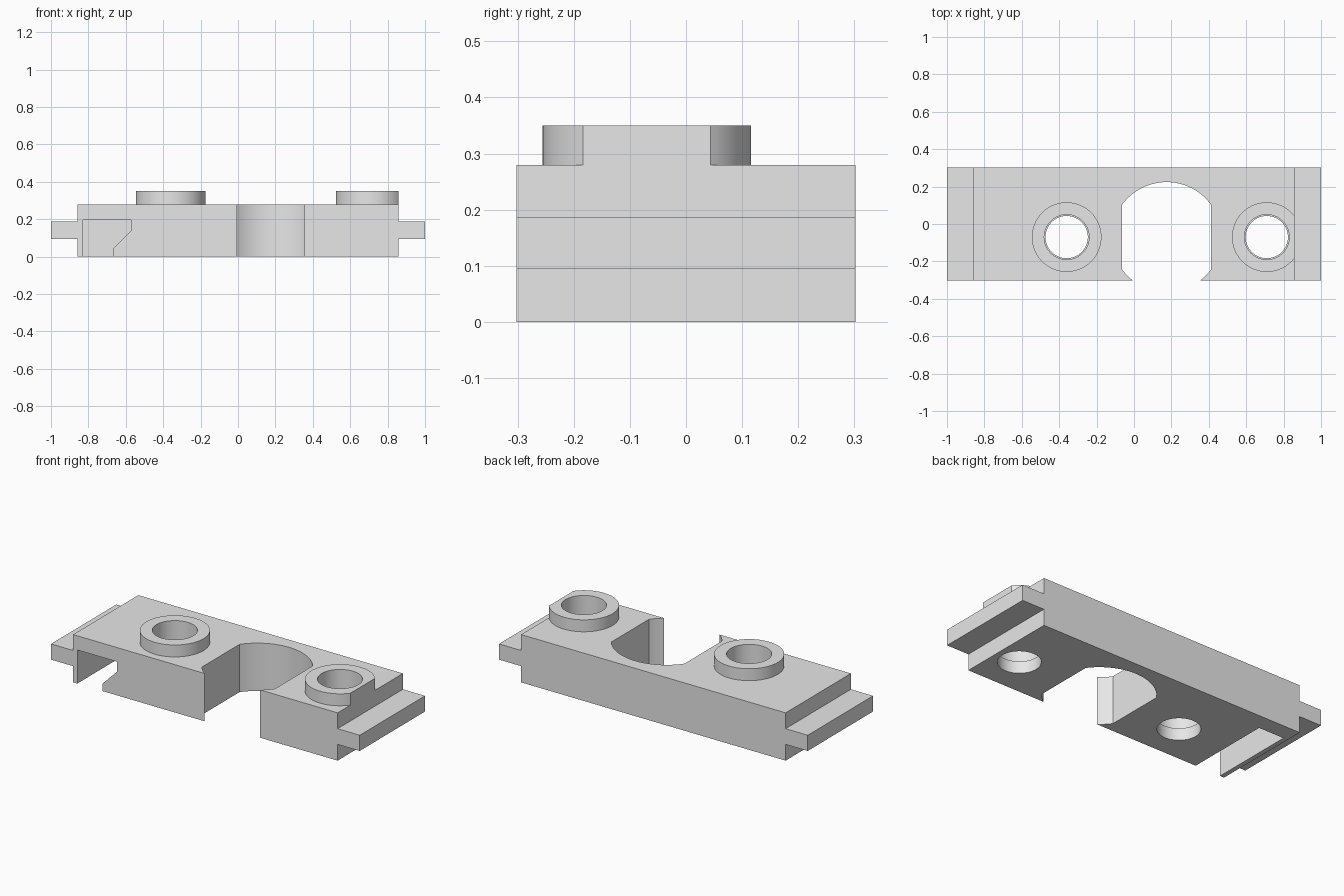
import bpy
import bmesh
from math import cos, sin, pi, radians
from mathutils import Vector

old = bpy.data.objects.get("Cube")
if old:
    bpy.data.objects.remove(old, do_unlink=True)

grey = bpy.data.materials.new("light_grey")
grey.use_nodes = True
grey.diffuse_color = (0.8, 0.8, 0.8, 1)
grey.node_tree.nodes["Principled BSDF"].inputs["Base Color"].default_value = (0.8, 0.8, 0.8, 1)

END = 0.857      # half length of the main block
DEPTH = 0.302    # half depth
TOP = 0.28       # block height
RIM = 0.35       # boss height
ROW = -0.07      # y of all round features


def prism(name, points, direction):
    """Extrude a closed outline of 3D points along a direction."""
    bm = bmesh.new()
    face = bm.faces.new([bm.verts.new(p) for p in points])
    moved = bmesh.ops.extrude_face_region(bm, geom=[face])["geom"]
    verts = [v for v in moved if isinstance(v, bmesh.types.BMVert)]
    bmesh.ops.translate(bm, verts=verts, vec=Vector(direction))
    bmesh.ops.recalc_face_normals(bm, faces=bm.faces)
    mesh = bpy.data.meshes.new(name)
    bm.to_mesh(mesh)
    bm.free()
    mesh.materials.append(grey)
    obj = bpy.data.objects.new(name, mesh)
    bpy.context.collection.objects.link(obj)
    return obj


def disc(name, x, radius, z0, z1, x_min=-2, x_max=2, sides=96):
    """Upright cylinder, optionally trimmed flat at x limits."""
    bm = bmesh.new()
    bm.faces.new([bm.verts.new((x + radius * cos(2 * pi * i / sides),
                                ROW + radius * sin(2 * pi * i / sides), z0))
                  for i in range(sides)])
    for limit, side in ((x_min, -1), (x_max, 1)):
        bmesh.ops.bisect_plane(bm, geom=bm.verts[:] + bm.edges[:] + bm.faces[:],
                               plane_co=(limit, 0, 0), plane_no=(side, 0, 0), clear_outer=True)
    bm.faces.ensure_lookup_table()
    outline = [v.co.copy() for v in bm.faces[0].verts]
    bm.free()
    return prism(name, outline, (0, 0, z1 - z0))


def combine(target, tool, operation):
    mod = target.modifiers.new(tool.name, "BOOLEAN")
    mod.operation = operation
    mod.solver = "EXACT"
    mod.object = tool
    bpy.context.view_layer.objects.active = target
    bpy.ops.object.modifier_apply(modifier=mod.name)
    bpy.data.objects.remove(tool, do_unlink=True)


# Block with a tongue along each end
half = [(END, 0), (END, 0.095), (1, 0.095), (1, 0.187), (END, 0.187), (END, TOP)]
section = half + [(-x, z) for x, z in reversed(half)]
body = prism("mounting_block", [(x, -DEPTH, z) for x, z in section], (0, 2 * DEPTH, 0))

# Raised bosses, the left one trimmed flush with the block end
for x in (-0.36, 0.71):
    combine(body, disc("boss", x, 0.186, 0.2, RIM, x_max=END), "UNION")

# Screw holes with a slightly narrower lip at the bottom
for x in (-0.36, 0.71):
    combine(body, disc("hole_lip", x, 0.113, -0.1, 0.2), "DIFFERENCE")
    combine(body, disc("hole_bore", x, 0.12, 0.07, 0.5), "DIFFERENCE")

# Large round opening with flat sides, open to the front
combine(body, disc("opening", 0.174, 0.294, -0.1, 0.5, x_min=-0.063, x_max=0.411), "DIFFERENCE")

# Hooked slot, open at the front and bottom, closed at the back
slot = [(-0.83, -0.1), (-0.83, 0.197), (-0.572, 0.197), (-0.572, 0.138),
        (-0.667, 0.043), (-0.667, -0.1)]
combine(body, prism("slot", [(x, -0.4, z) for x, z in slot], (0, 0.605, 0)), "DIFFERENCE")

# Smooth round walls, sharp edges
bpy.ops.object.select_all(action="DESELECT")
body.select_set(True)
bpy.context.view_layer.objects.active = body
bpy.ops.object.shade_smooth_by_angle(angle=radians(30))
